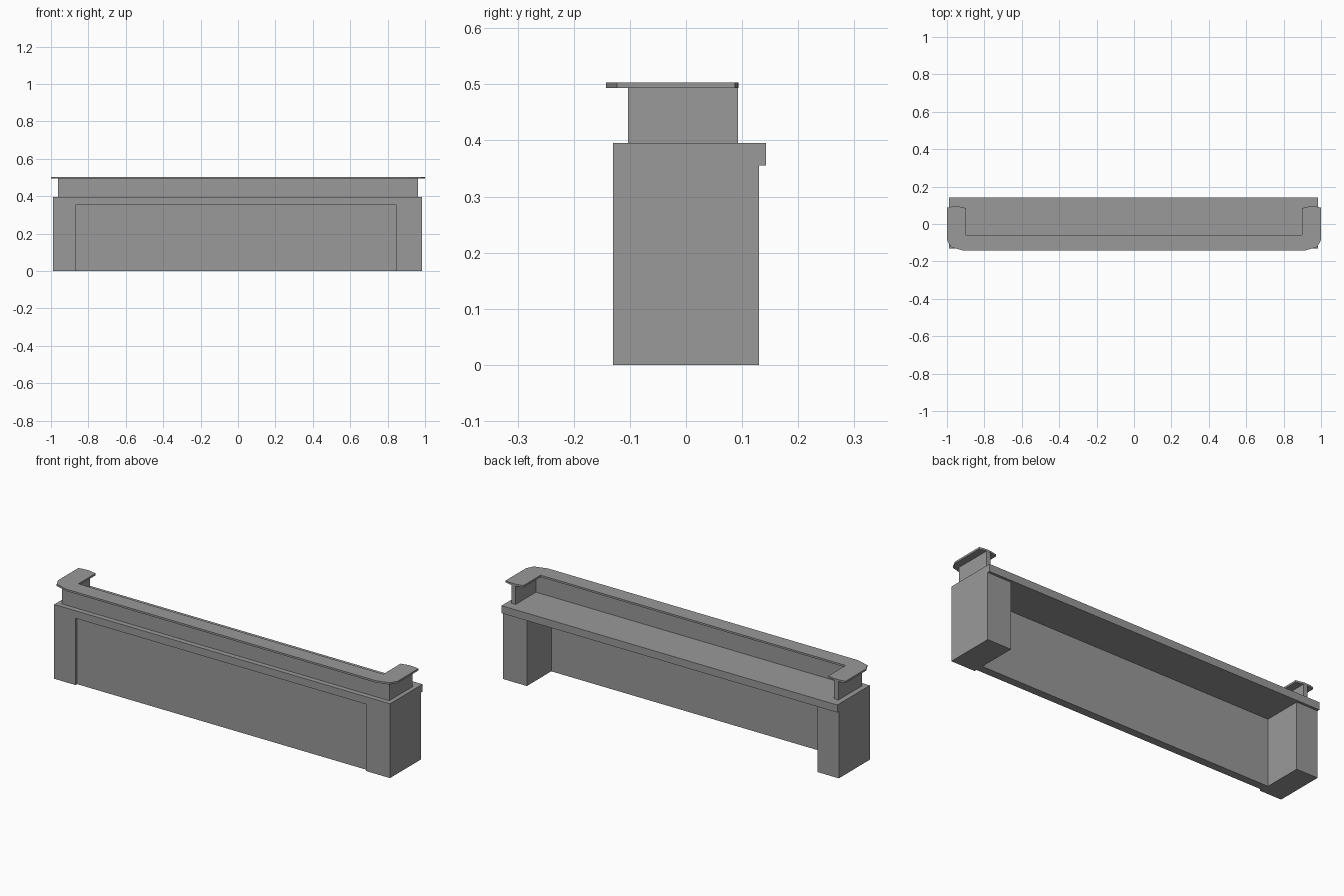
import bpy
import bmesh

cube = bpy.data.objects.get("Cube")
if cube:
    bpy.data.objects.remove(cube, do_unlink=True)

grey = bpy.data.materials.new("plain grey")
grey.use_nodes = True
colour = (0.32, 0.32, 0.32, 1)
grey.diffuse_color = colour
grey.node_tree.nodes["Principled BSDF"].inputs["Base Color"].default_value = colour


def slab(name, outline, bottom, top):
    """Extrude a flat outline, seen from above, between two heights."""
    bm = bmesh.new()
    base = bm.faces.new([bm.verts.new((x, y, bottom)) for x, y in outline])
    grown = bmesh.ops.extrude_face_region(bm, geom=[base])["geom"]
    verts = [v for v in grown if isinstance(v, bmesh.types.BMVert)]
    bmesh.ops.translate(bm, vec=(0, 0, top - bottom), verts=verts)
    bmesh.ops.recalc_face_normals(bm, faces=bm.faces)
    mesh = bpy.data.meshes.new(name)
    bm.to_mesh(mesh)
    bm.free()
    mesh.materials.append(grey)
    obj = bpy.data.objects.new(name, mesh)
    bpy.context.collection.objects.link(obj)
    return obj


def box(name, x0, x1, y0, y1, z0, z1):
    return slab(name, [(x0, y0), (x1, y0), (x1, y1), (x0, y1)], z0, z1)


def mirrored(half):
    """Complete a U outline from the points of its +x half."""
    return half + [(-x, y) for x, y in reversed(half)]


LEFT, RIGHT = 0.985, -0.99
FRONT, BACK = -0.13, 0.13
DESK_LOW, DESK_HIGH, SHELF_LOW, SHELF_HIGH = 0.355, 0.395, 0.493, 0.503

# End pedestals and the slightly recessed front panel
box("left_pedestal", 0.845, LEFT, FRONT, BACK, 0, DESK_LOW)
box("right_pedestal", RIGHT, -0.865, FRONT, BACK, 0, DESK_LOW)
box("front_panel", -0.865, 0.845, -0.117, -0.075, 0, DESK_LOW)

# Worktop overhanging the back
box("worktop", RIGHT, LEFT, FRONT, 0.143, DESK_LOW, DESK_HIGH)

# U-shaped upstand
slab("upstand", mirrored([(0.962, -0.103), (0.962, 0.093),
                          (0.937, 0.093), (0.937, -0.078)]),
     DESK_HIGH, SHELF_LOW)

# U-shaped transaction shelf with clipped corners and bowed ends
slab("transaction_shelf", mirrored([
    (0.91, -0.143), (0.98, -0.123), (1.0, -0.085), (1.0, 0.087),
    (0.975, 0.093), (0.94, 0.094), (0.897, 0.085), (0.897, -0.06)]),
    SHELF_LOW, SHELF_HIGH)
